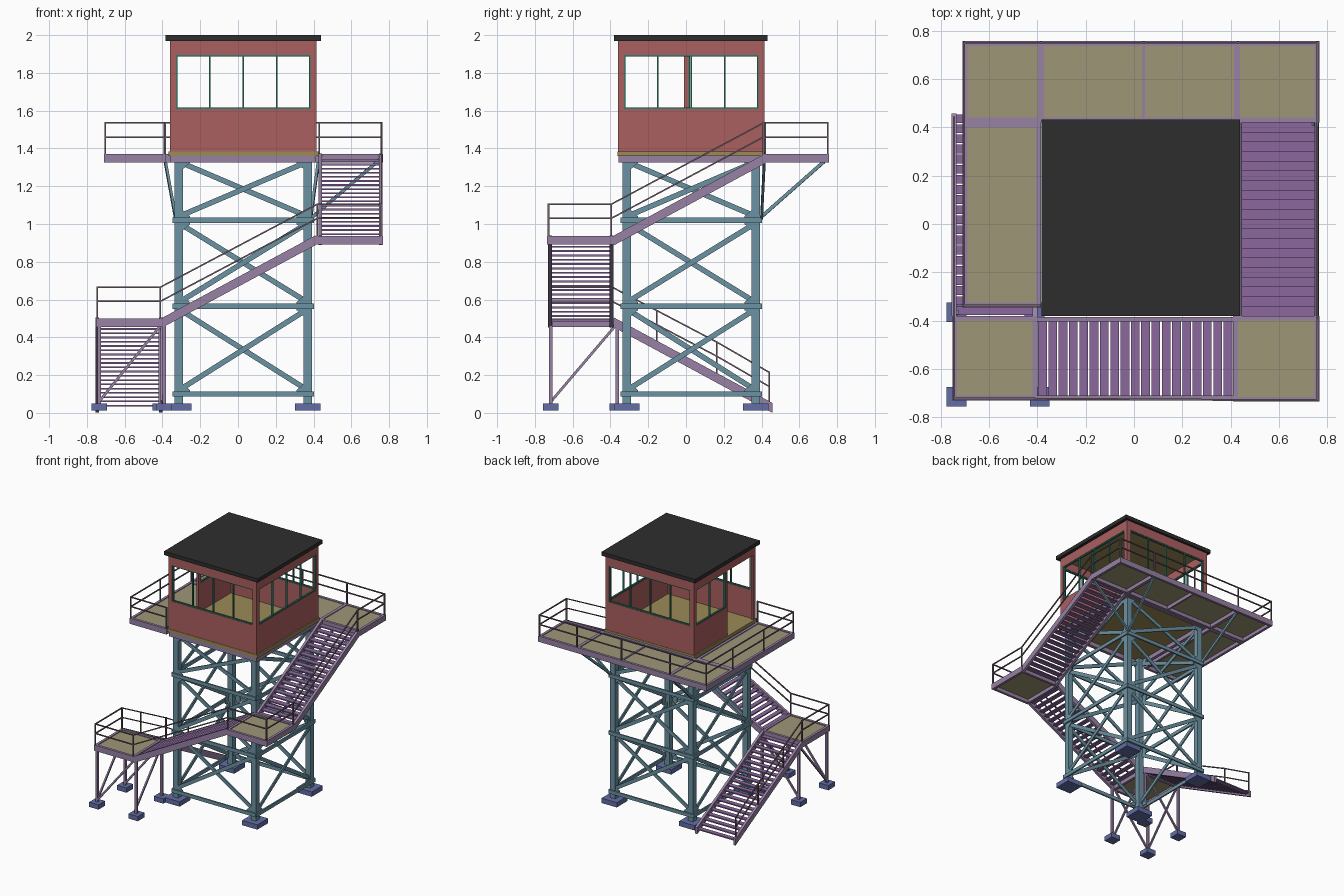
import bpy, bmesh, math
from mathutils import Vector as V, Matrix

if "Cube" in bpy.data.objects:
    bpy.data.objects.remove(bpy.data.objects["Cube"])

COL = dict(steel=(.15, .29, .36, 1), purple=(.31, .22, .37, 1), tread=(.26, .14, .34, 1),
           red=(.41, .115, .118, 1), tan=(.34, .305, .18, 1), floor=(.33, .26, .095, 1),
           dark=(.027, .027, .027, 1), green=(.025, .2, .135, 1), blue=(.125, .155, .38, 1),
           rail=(.17, .12, .15, 1))
MATS = {}
for k, c in COL.items():
    MATS[k] = bpy.data.materials.new(k)
    MATS[k].diffuse_color = c
QUADS = [(0, 1, 2, 3), (7, 6, 5, 4), (0, 4, 5, 1), (1, 5, 6, 2), (2, 6, 7, 3), (3, 7, 4, 0)]


class Part:
    """Collects simple solids into one named object."""
    def __init__(self, name, mat):
        self.name, self.mat, self.bm = name, mat, bmesh.new()

    def hexa(self, pts):
        v = [self.bm.verts.new(p) for p in pts]
        for q in QUADS:
            self.bm.faces.new([v[i] for i in q])

    def box(self, x0, x1, y0, y1, z0, z1):
        self.hexa([(x, y, z) for z in (z0, z1) for x, y in ((x0, y0), (x1, y0), (x1, y1), (x0, y1))])

    def beam(self, p, q, w, h, plumb=False):
        p, q = V(p), V(q)
        d = (q - p).normalized()
        s = d.cross(V((0, 0, 1)))
        s = s.normalized() if s.length > 1e-4 else V((1, 0, 0))
        u = V((0, 0, 1)) if plumb else s.cross(d)
        s, u = s * w / 2, u * h / 2
        self.hexa([e + a * s + b * u for e in (p, q) for a, b in ((-1, -1), (1, -1), (1, 1), (-1, 1))])

    def prism(self, pts, depth):
        f = [self.bm.verts.new(p) for p in pts]
        b = [self.bm.verts.new(V(p) + V(depth)) for p in pts]
        n = len(f)
        self.bm.faces.new(f)
        self.bm.faces.new(b[::-1])
        for i in range(n):
            self.bm.faces.new((f[i], b[i], b[(i + 1) % n], f[(i + 1) % n]))

    def spin4(self, c):
        geo = self.bm.verts[:] + self.bm.edges[:] + self.bm.faces[:]
        for k in (1, 2, 3):
            d = bmesh.ops.duplicate(self.bm, geom=geo)['geom']
            bmesh.ops.rotate(self.bm, verts=[g for g in d if isinstance(g, bmesh.types.BMVert)],
                             cent=(c, c, 0), matrix=Matrix.Rotation(k * math.pi / 2, 3, 'Z'))

    def turn(self, c, ang):
        bmesh.ops.rotate(self.bm, verts=self.bm.verts[:], cent=(c, c, 0), matrix=Matrix.Rotation(ang, 3, 'Z'))

    def done(self):
        bmesh.ops.recalc_face_normals(self.bm, faces=self.bm.faces[:])
        me = bpy.data.meshes.new(self.name)
        self.bm.to_mesh(me)
        self.bm.free()
        me.materials.append(MATS[self.mat])
        bpy.context.collection.objects.link(bpy.data.objects.new(self.name, me))


C, H = .028, .341          # tower centre and half leg spacing
LV = [.10, .565, 1.02, 1.345]

# tower legs and footings
p = Part("tower_legs", "steel")
p.box(C - H - .022, C - H + .022, C - H - .022, C - H + .022, .05, 1.36)
p.spin4(C); p.done()
p = Part("tower_footings", "blue")
p.box(C - H - .067, C - H + .067, C - H - .067, C - H + .067, .012, .05)
p.spin4(C); p.done()

# horizontal girts, cross braces and corner gussets on each tower face
p = Part("tower_bracing", "steel")
y = C - H - .015
for z in LV[:3]:
    p.beam((C - H - .028, y - .012, z), (C + H + .028, y - .012, z), .012, .028)
for a, b in zip(LV, LV[1:]):
    p.beam((C - H, y, a + .02), (C + H, y, b - .015), .01, .028)
    p.beam((C - H, y + .012, b - .015), (C + H, y + .012, a + .02), .01, .028)
for z in LV:
    for s in (-1, 1):
        for t in (-1, 1):
            if (z, t) in ((LV[0], -1), (LV[3], 1)):
                continue
            x = C + s * (H - .02)
            p.prism([(x, y - .006, z), (x - s * .04, y - .006, z), (x - s * .04, y - .006, z + t * .02),
                     (x, y - .006, z + t * .055)], (0, .006, 0))
p.spin4(C); p.done()

# cabin floor and floor beams
p = Part("cabin_floor", "floor")
p.box(C - .397, C + .397, C - .39, C + .39, 1.36, 1.385)
p.done()
p = Part("cabin_floor_beams", "purple")
p.box(C - .385, C + .385, C - .385, C - .36, 1.325, 1.36)
p.spin4(C)
p.done()

# cabin walls: four glazed sides, the left one half open as a doorway
W, T, D = .387, .02, .026
for name, ang, door in (("front", 0, 0), ("right", 1, 0), ("back", 2, 0), ("left", 3, 1)):
    y0, y1 = C - W, C - W + T
    end = C + D if door else C + W - T
    p = Part(name + "_wall", "red")
    p.box(C - W, end, y0, y1, 1.385, 1.61)
    p.box(C - W, C + W - T, y0, y1, 1.895, 1.97)
    p.box(C - W, C - W + .032, y0, y1, 1.61, 1.895)
    p.box(C + W - .032, C + W - T, y0, y1, 1.385, 1.895)
    if door:
        p.box(C + D - .012, C + D + .012, y0, y1, 1.385, 1.895)
    p.turn(C, ang * math.pi / 2); p.done()
    p = Part(name + "_window_frame", "green")
    a, b = C - W + .032, (C + D - .012 if door else C + W - .032)
    for z in (1.61, 1.887):
        p.box(a, b, y0 + .003, y1 - .003, z, z + .008)
    for x in [a + .004, b - .004] + [C + k * .177 for k in ((-1,) if door else (-1, 0, 1))]:
        p.box(x - .004, x + .004, y0 + .003, y1 - .003, 1.61, 1.895)
    p.turn(C, ang * math.pi / 2); p.done()

# roof slab and ceiling
p = Part("roof", "dark")
p.box(-.383, .439, -.38, .432, 1.97, 2.0)
p.done()
p = Part("ceiling", "floor")
p.box(C - W + T, C + W - T, C - W + T, C + W - T, 1.96, 1.97)
p.done()


def platform(name, x0, x1, y0, y1, zt):
    """Tan plate inside a rim of channels."""
    f = Part(name + "_plate", "tan")
    f.box(x0 + .005, x1 - .005, y0 + .005, y1 - .005, zt - .016, zt - .006)
    f.done()
    r, w = Part(name + "_rim", "purple"), .02
    r.box(x0, x1, y0, y0 + w, zt - .045, zt)
    r.box(x0, x1, y1 - w, y1, zt - .045, zt)
    r.box(x0, x0 + w, y0 + w, y1 - w, zt - .045, zt)
    r.box(x1 - w, x1, y0 + w, y1 - w, zt - .045, zt)
    return r


# lookout deck: back strip and left strip with cross beams
p = platform("back_deck", -.71, .767, .42, .757, 1.37)
for x, w in ((-.385, .025), (.04, .012), (.427, .025)):
    p.box(x - w / 2, x + w / 2, .44, .737, 1.325, 1.37)
p.done()
platform("left_deck", -.71, -.385, -.345, .42, 1.37).done()
p = Part("deck_struts", "steel")
for a, b in (((.385, .39, 1.03), (.425, .73, 1.33)), ((-.33, .39, 1.03), (-.385, .73, 1.33)),
             ((.385, .40, 1.03), (.75, .415, 1.34))):
    p.beam(a, b, .014, .018)
p.done()

# stair landings
platform("lower_landing", -.752, -.40, -.73, -.38, .50).done()
platform("upper_landing", .41, .767, -.735, -.38, .937).done()

# lower landing posts, braces and footings
p, f = Part("landing_posts", "purple"), Part("landing_footings", "blue")
for x, y in ((-.735, -.715), (-.735, -.365), (-.39, -.715), (-.412, -.365)):
    p.beam((x, y, .05), (x, y, .48), .018, .018)
    f.box(x - .041, x + .041, y - .041, y + .041, .012, .05)
for y in (-.715, -.365):
    p.beam((-.735, y, .06), (-.412, y, .46), .012, .014)
for x in (-.735, -.405):
    p.beam((x, -.715, .06), (x, -.375, .46), .012, .014)
p.done(); f.done()


def flight(name, a, b, hw, n=19, tread=.036):
    """Two stringers with open treads from point a up to point b."""
    a, b = V(a), V(b)
    run = V((b.x - a.x, b.y - a.y, 0)).normalized()
    side = run.cross(V((0, 0, 1)))
    s = Part(name + "_stringers", "purple")
    for k in (-1, 1):
        s.beam(a + side * hw * k, b + side * hw * k, .02, .052, True)
    s.done()
    t = Part(name + "_treads", "tread")
    for i in range(n):
        c = a.lerp(b, (i + .5) / n)
        t.beam(c - run * tread / 2, c + run * tread / 2, 2 * hw - .02, .009)
    t.done()


flight("lower_stair", (-.577, .457, .027), (-.577, -.38, .478), .168, 20)
flight("middle_stair", (-.40, -.557, .478), (.41, -.557, .914), .163)
flight("upper_stair", (.596, -.38, .914), (.596, .42, 1.347), .16, 20, .042)

# railings: two rails above the walking level, with posts
p = Part("railings", "rail")


def rail(pts, posts=True, hs=(.165, .09)):
    for a, b in zip(pts, pts[1:]):
        for h in hs:
            p.beam(V(a) + V((0, 0, h)), V(b) + V((0, 0, h)), .008, .008)
    if posts:
        for a in pts:
            p.beam(V(a) + V((0, 0, -.02)), V(a) + V((0, 0, hs[0] + .004)), .009, .009)


zd, z1, z2 = 1.37, .50, .94
rail([(-.39, -.338, zd), (-.703, -.338, zd), (-.703, .03, zd), (-.703, .42, zd), (-.703, .75, zd), (-.385, .75, zd),
      (.04, .75, zd), (.43, .75, zd), (.76, .75, zd), (.76, .41, zd)])
rail([(-.745, -.39, z1), (-.745, -.723, z1), (-.412, -.723, z1)])
rail([(.42, -.728, z2), (.76, -.728, z2), (.76, -.395, z2)])
rail([(-.412, -.723, z1), (.42, -.728, z2)], False)
rail([(.76, -.395, z2), (.76, .41, zd)], False)
rail([(-.745, -.39, z1), (-.745, -.155, .377), (-.745, .163, .21), (-.745, .44, .05)])
p.done()

for m in bpy.data.materials:
    if m.users and not m.is_grease_pencil:
        m.use_nodes = True
        m.node_tree.nodes["Principled BSDF"].inputs["Base Color"].default_value = m.diffuse_color
